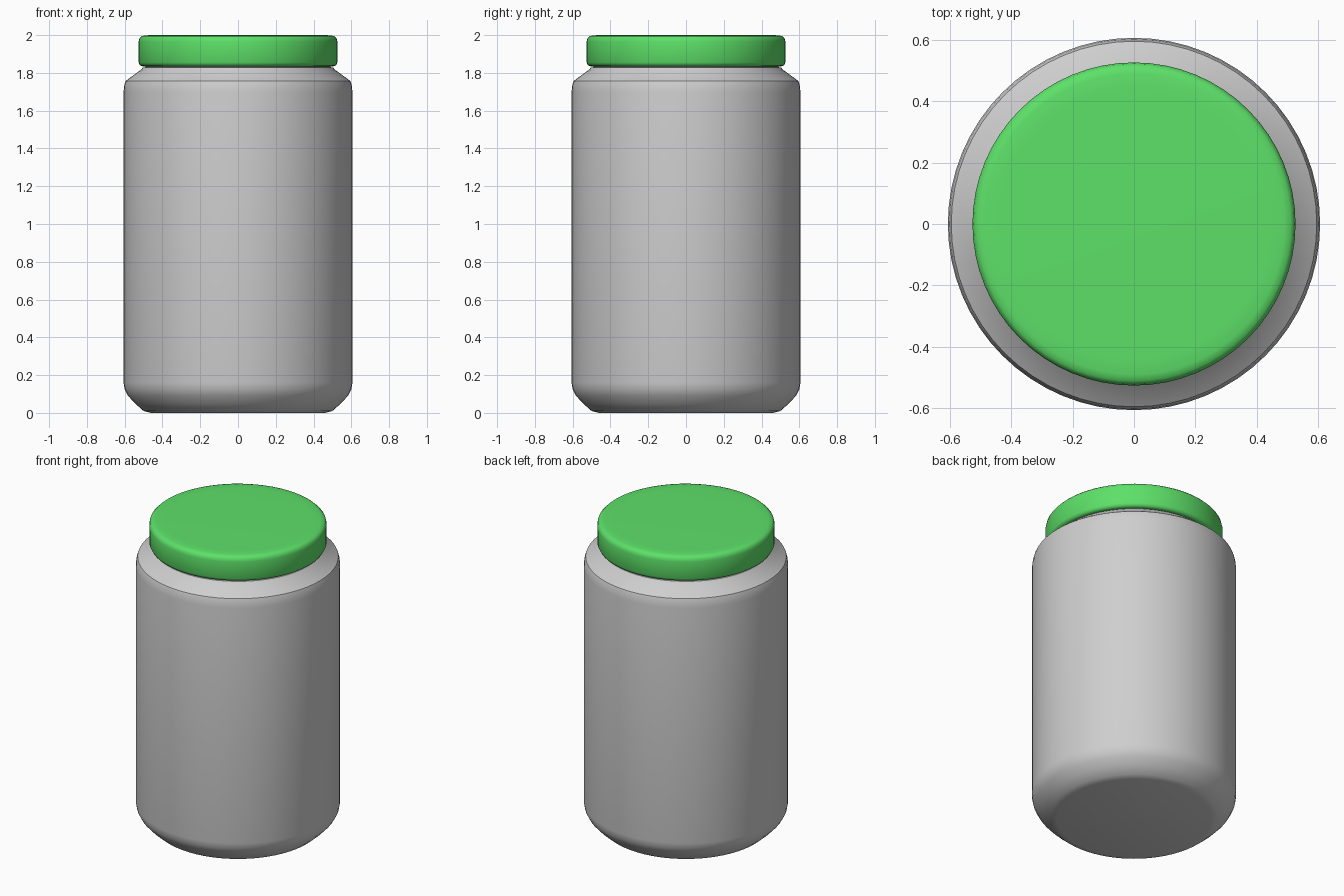
import bpy
import bmesh
import math

SEGMENTS = 64

cube = bpy.data.objects.get("Cube")
if cube:
    bpy.data.objects.remove(cube, do_unlink=True)


def make_material(name, rgb):
    mat = bpy.data.materials.new(name)
    mat.use_nodes = True
    colour = (*rgb, 1.0)
    mat.diffuse_color = colour
    mat.node_tree.nodes["Principled BSDF"].inputs["Base Color"].default_value = colour
    return mat


def lathe(name, profile, mat, sharp_angle):
    """Spin a (radius, height) profile around z; ends on the axis close the solid."""
    bm = bmesh.new()
    verts = [bm.verts.new((r, 0, z)) for r, z in profile]
    edges = [bm.edges.new(pair) for pair in zip(verts, verts[1:])]
    bmesh.ops.spin(bm, geom=verts + edges, cent=(0, 0, 0), axis=(0, 0, 1),
                   angle=math.tau, steps=SEGMENTS, use_duplicate=False)
    bmesh.ops.remove_doubles(bm, verts=bm.verts, dist=0.0005)
    bmesh.ops.recalc_face_normals(bm, faces=bm.faces)
    mesh = bpy.data.meshes.new(name)
    bm.to_mesh(mesh)
    bm.free()
    mesh.materials.append(mat)
    obj = bpy.data.objects.new(name, mesh)
    bpy.context.collection.objects.link(obj)
    bpy.ops.object.select_all(action="DESELECT")
    obj.select_set(True)
    bpy.context.view_layer.objects.active = obj
    bpy.ops.object.shade_smooth_by_angle(angle=math.radians(sharp_angle))
    return obj


grey = make_material("grey_plastic", (0.62, 0.62, 0.62))
green = make_material("green_plastic", (0.11, 0.75, 0.14))

# Jar: flat base, rounded lower edge, straight wall, sloped shoulder and neck
lathe("jar_body", [
    (0, 0), (0.46, 0), (0.50, 0.01), (0.545, 0.05), (0.582, 0.09),
    (0.6, 0.125), (0.606, 0.16), (0.606, 1.70), (0.602, 1.735), (0.595, 1.757),
    (0.512, 1.818), (0.505, 1.828), (0.49, 1.83), (0.49, 1.86), (0, 1.86),
], grey, 32)

# Lid: overhangs the neck, with softly rounded rims
lathe("lid", [
    (0, 1.835), (0.505, 1.835), (0.519, 1.84), (0.526, 1.855), (0.526, 1.965),
    (0.522, 1.983), (0.511, 1.994), (0.49, 1.999), (0.44, 2.0), (0, 2.0),
], green, 60)
